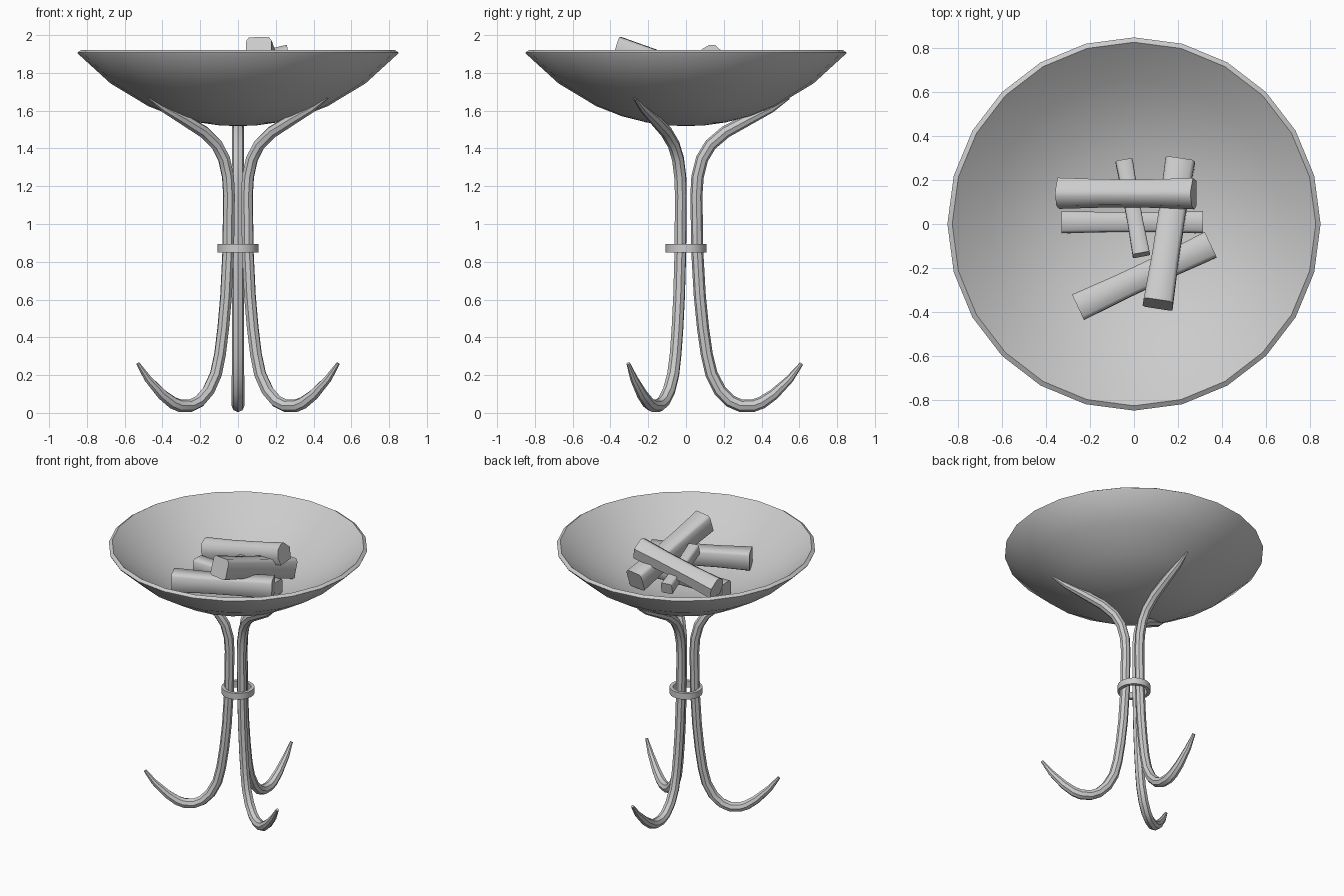
import bpy, bmesh
from math import sin, cos, pi, radians, sqrt
from mathutils import Vector

if "Cube" in bpy.data.objects:
    bpy.data.objects.remove(bpy.data.objects["Cube"])


def finish(name, bm, angle):
    bmesh.ops.recalc_face_normals(bm, faces=bm.faces)
    me = bpy.data.meshes.new(name)
    bm.to_mesh(me)
    bm.free()
    ob = bpy.data.objects.new(name, me)
    bpy.context.collection.objects.link(ob)
    bpy.ops.object.select_all(action='DESELECT')
    ob.select_set(True)
    bpy.context.view_layer.objects.active = ob
    bpy.ops.object.shade_smooth_by_angle(angle=radians(angle))
    return ob


def lathe(name, profile, steps, closed, angle=40):
    # revolve (r, z) points about the z axis
    bm = bmesh.new()
    vs = [bm.verts.new((r, 0, z)) for r, z in profile]
    pairs = list(zip(vs, vs[1:] + vs[:1])) if closed else list(zip(vs, vs[1:]))
    es = [bm.edges.new(p) for p in pairs]
    bmesh.ops.spin(bm, geom=vs + es, cent=(0, 0, 0), axis=(0, 0, 1),
                   angle=2 * pi, steps=steps)
    bmesh.ops.remove_doubles(bm, verts=bm.verts, dist=1e-5)
    return finish(name, bm, angle)


def sweep(name, path, scales, section, side, angle):
    # sweep a cross-section along a path lying in the plane normal to side
    bm = bmesh.new()
    rings = []
    for i, p in enumerate(path):
        t = (path[min(i + 1, len(path) - 1)] - path[max(i - 1, 0)]).normalized()
        up = side.cross(t)
        rings.append([bm.verts.new(p + (side * a + up * b) * scales[i])
                      for a, b in section])
    n = len(section)
    for r0, r1 in zip(rings, rings[1:]):
        for j in range(n):
            k = (j + 1) % n
            bm.faces.new((r0[j], r0[k], r1[k], r1[j]))
    bm.faces.new(rings[0])
    bm.faces.new(rings[-1])
    return finish(name, bm, angle)


# bowl: thick spherical dish, shallower inside, with an outward-sloping rim
def dish(r, bottom, radius):
    return r, bottom + radius - sqrt(radius ** 2 - r ** 2)


outer = [dish(r, 1.518, 1.12) for r in (0, 0.1, 0.21, 0.34, 0.475, 0.675)]
inner = [dish(r, 1.59, 1.195) for r in (0.66, 0.475, 0.34, 0.21, 0.1, 0)]
lathe("bowl", outer + [(0.848, 1.902), (0.85, 1.908), (0.828, 1.922)] + inner,
      24, False, 30)

# three legs: hooked foot, straight bundle, flared support under the bowl
leg_path = [(0.612, 0.262, 0.010), (0.55, 0.18, 0.021), (0.465, 0.098, 0.029),
            (0.40, 0.054, 0.033), (0.355, 0.038, 0.034), (0.29, 0.038, 0.034),
            (0.235, 0.062, 0.034), (0.18, 0.118, 0.034), (0.135, 0.205, 0.033),
            (0.11, 0.31, 0.032), (0.09, 0.45, 0.032), (0.073, 0.62, 0.032),
            (0.06, 0.85, 0.032), (0.055, 1.15, 0.032), (0.061, 1.25, 0.033),
            (0.085, 1.345, 0.033), (0.13, 1.42, 0.033), (0.21, 1.488, 0.033),
            (0.34, 1.558, 0.030), (0.45, 1.612, 0.023), (0.545, 1.670, 0.009)]
octagon = [(cos(i * pi / 4), sin(i * pi / 4)) for i in range(8)]
for i, name in enumerate(("back_leg", "front_left_leg", "front_right_leg")):
    a = radians(90 + 120 * i)
    d = Vector((cos(a), sin(a), 0))
    path = [d * r + Vector((0, 0, z)) for r, z, _ in leg_path]
    sweep(name, path, [s for _, _, s in leg_path], octagon,
          Vector((-d.y, d.x, 0)), 40)

# collar binding the legs
lathe("leg_collar", [(0.085, 0.85), (0.108, 0.85), (0.108, 0.895), (0.085, 0.895)],
      24, True)

# logs: roughly split bars, slightly waisted, with softened ridges
block = [(0.5, -0.42), (0.48, 0.36), (0.36, 0.5), (-0.4, 0.48),
         (-0.5, 0.36), (-0.5, -0.42), (-0.4, -0.5), (0.42, -0.5)]
wedge = [(0.5, -0.1), (0.4, 0.3), (0.1, 0.48), (-0.1, 0.48), (-0.5, 0.12),
         (-0.42, -0.42), (0.38, -0.48)]
logs = [("top_log", (-0.345, 0.14, 1.755), (0.272, 0.138, 1.882), 0.142, wedge),
        ("leaning_log", (0.11, -0.365, 1.925), (0.21, 0.28, 1.715), 0.138, block),
        ("lower_log", (-0.33, 0.008, 1.69), (0.315, 0.008, 1.69), 0.102, block),
        ("front_log", (-0.255, -0.38, 1.745), (0.35, -0.095, 1.745), 0.13, block),
        ("small_log", (-0.045, 0.285, 1.725), (0.033, -0.14, 1.83), 0.08, block)]
for name, a, b, w, section in logs:
    a, b = Vector(a), Vector(b)
    side = (b - a).cross(Vector((0, 0, 1))).normalized()
    path = [a.lerp(b, t) for t in (0, 0.33, 0.67, 1)]
    sweep(name, path, [w, w * 0.91, w * 0.91, w], section, side, 55)
